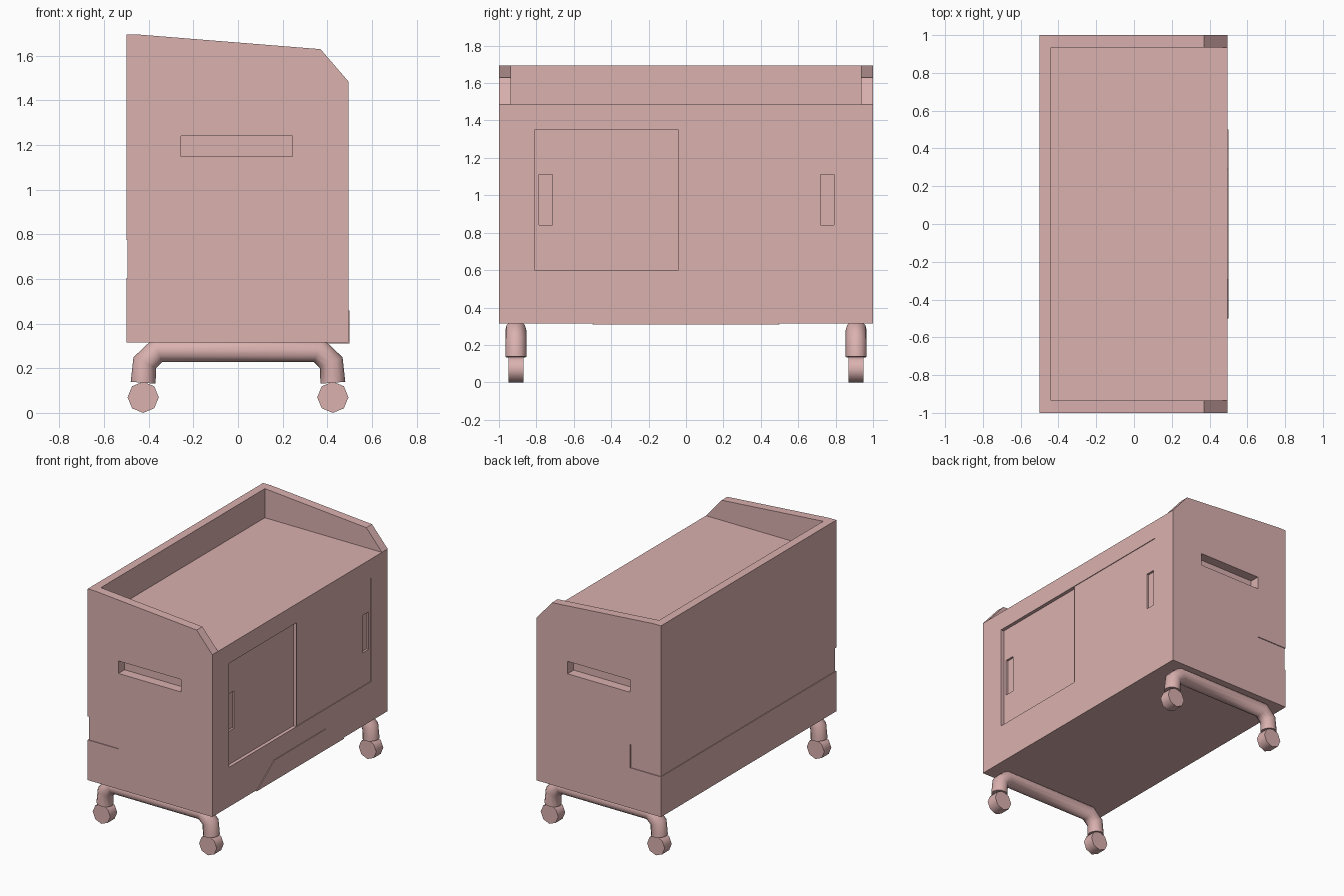
import bpy, bmesh, math
from mathutils import Vector

cube = bpy.data.objects.get("Cube")
if cube:
    bpy.data.objects.remove(cube, do_unlink=True)

pink = bpy.data.materials.new("dusty_pink")
pink.use_nodes = True
color = (0.70, 0.44, 0.43, 1)
pink.diffuse_color = color
pink.node_tree.nodes["Principled BSDF"].inputs["Base Color"].default_value = color


def select(obj):
    bpy.ops.object.select_all(action='DESELECT')
    obj.select_set(True)
    bpy.context.view_layer.objects.active = obj


def prism(name, profile, axis, low, high):
    """Extrude a 2D profile along axis 'x' (y,z points) or 'y' (x,z points)."""
    def place(p, d):
        return Vector((d, p[0], p[1])) if axis == 'x' else Vector((p[0], d, p[1]))
    bm = bmesh.new()
    face = bm.faces.new([bm.verts.new(place(p, low)) for p in profile])
    ext = bmesh.ops.extrude_face_region(bm, geom=[face])
    step = Vector((high - low, 0, 0)) if axis == 'x' else Vector((0, high - low, 0))
    moved = [v for v in ext["geom"] if isinstance(v, bmesh.types.BMVert)]
    bmesh.ops.translate(bm, verts=moved, vec=step)
    bmesh.ops.recalc_face_normals(bm, faces=bm.faces)
    mesh = bpy.data.meshes.new(name)
    bm.to_mesh(mesh)
    bm.free()
    mesh.materials.append(pink)
    obj = bpy.data.objects.new(name, mesh)
    bpy.context.collection.objects.link(obj)
    return obj


def carve(target, x, y, z):
    """Cut a box given by its x, y and z ranges out of the target."""
    cutter = prism("cutter", [(x[0], z[0]), (x[1], z[0]), (x[1], z[1]), (x[0], z[1])],
                   'y', y[0], y[1])
    cutter.hide_render = True
    mod = target.modifiers.new("cut", 'BOOLEAN')
    mod.operation = 'DIFFERENCE'
    mod.solver = 'EXACT'
    mod.object = cutter
    select(target)
    bpy.ops.object.modifier_apply(modifier=mod.name)
    bpy.data.objects.remove(cutter, do_unlink=True)


# Cabinet body with sloping side walls
front = 0.495
outline = [(-0.5, 0.315), (front, 0.315), (front, 1.485), (0.37, 1.63),
           (-0.44, 1.695), (-0.5, 1.695)]
body = prism("cabinet_body", outline, 'y', -1, 1)

# Open tray on top
carve(body, (-0.44, 1), (-0.935, 0.935), (1.485, 2))

# Sliding doors: one set deep, one nearly flush, each with a finger pull
for y, depth, pull in [((-0.81, -0.04), 0.025, -0.75), ((-0.04, 0.81), 0.005, 0.755)]:
    carve(body, (front - depth, 1), y, (0.6, 1.35))
    carve(body, (front - depth - 0.015, 1), (pull - 0.035, pull + 0.035), (0.84, 1.11))

# Grip slots and shallow band on both ends
for s in (-1, 1):
    carve(body, (-0.255, 0.245), sorted((s * 0.93, s * 1.2)), (1.15, 1.24))
    carve(body, (-0.7, -0.255), sorted((s * 0.994, s * 1.2)), (0.605, 0.775))

# Shallow band along the long closed side
carve(body, (-0.7, -0.495), (-1.2, 1.2), (0.605, 0.775))

# Trapezoid kick plate
prism("kick_plate", [(-0.5, 0.31), (0.5, 0.31), (0.29, 0.458), (-0.295, 0.458)],
      'x', 0.38, 0.5)

# Bent tube legs and eight-sided wheels
half = [(0.425, 0.135), (0.418, 0.225), (0.36, 0.28)]
path = [(-x, z) for x, z in half] + half[::-1]
for side, y in (("front", -0.91), ("back", 0.91)):
    curve = bpy.data.curves.new(side + "_leg_tube", 'CURVE')
    curve.dimensions = '3D'
    curve.bevel_depth = 0.056
    curve.bevel_resolution = 4
    curve.use_fill_caps = True
    spline = curve.splines.new('POLY')
    spline.points.add(len(path) - 1)
    for point, (x, z) in zip(spline.points, path):
        point.co = (x, y, z, 1)
    curve.materials.append(pink)
    leg = bpy.data.objects.new(side + "_leg_tube", curve)
    bpy.context.collection.objects.link(leg)
    select(leg)
    bpy.ops.object.convert(target='MESH')
    bpy.ops.object.shade_smooth_by_angle(angle=math.radians(50))

    for hand, x in (("right", -0.425), ("left", 0.425)):
        bpy.ops.mesh.primitive_cylinder_add(vertices=8, radius=0.07, depth=0.08,
                                            location=(x, y, 0.07),
                                            rotation=(math.pi / 2, 0, 0))
        wheel = bpy.context.object
        wheel.name = f"{side}_{hand}_wheel"
        wheel.data.materials.append(pink)
        bpy.ops.object.shade_smooth_by_angle(angle=math.radians(50))
